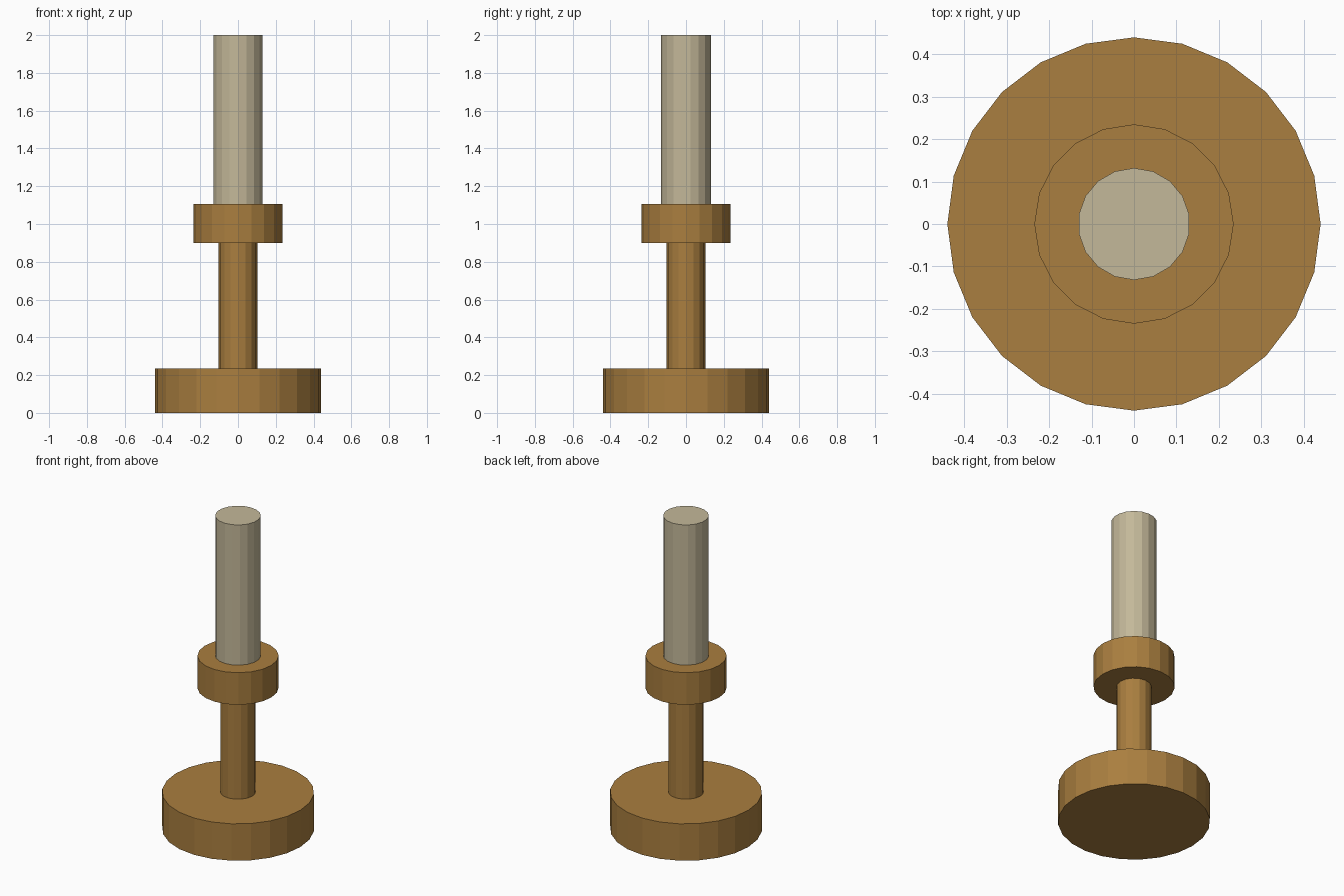
import bpy

if "Cube" in bpy.data.objects:
    bpy.data.objects.remove(bpy.data.objects["Cube"])


def material(name, rgb):
    m = bpy.data.materials.new(name)
    m.diffuse_color = (*rgb, 1.0)
    m.use_nodes = True
    m.node_tree.nodes["Principled BSDF"].inputs["Base Color"].default_value = m.diffuse_color
    return m


def disc(name, radius, z0, z1, sides, mat):
    bpy.ops.mesh.primitive_cylinder_add(
        vertices=sides, radius=radius, depth=z1 - z0,
        location=(0, 0, (z0 + z1) / 2))
    ob = bpy.context.object
    ob.name = name
    ob.data.materials.append(mat)
    return ob


brass = material("brass", (0.40, 0.21, 0.05))
wax = material("wax", (0.55, 0.48, 0.32))

# Candlestick: foot, stem and cup
disc("foot", 0.44, 0.0, 0.235, 24, brass)
disc("stem", 0.102, 0.235, 0.9, 16, brass)
disc("cup", 0.235, 0.9, 1.105, 20, brass)

# Candle standing in the cup
disc("candle", 0.132, 1.105, 2.0, 18, wax)
